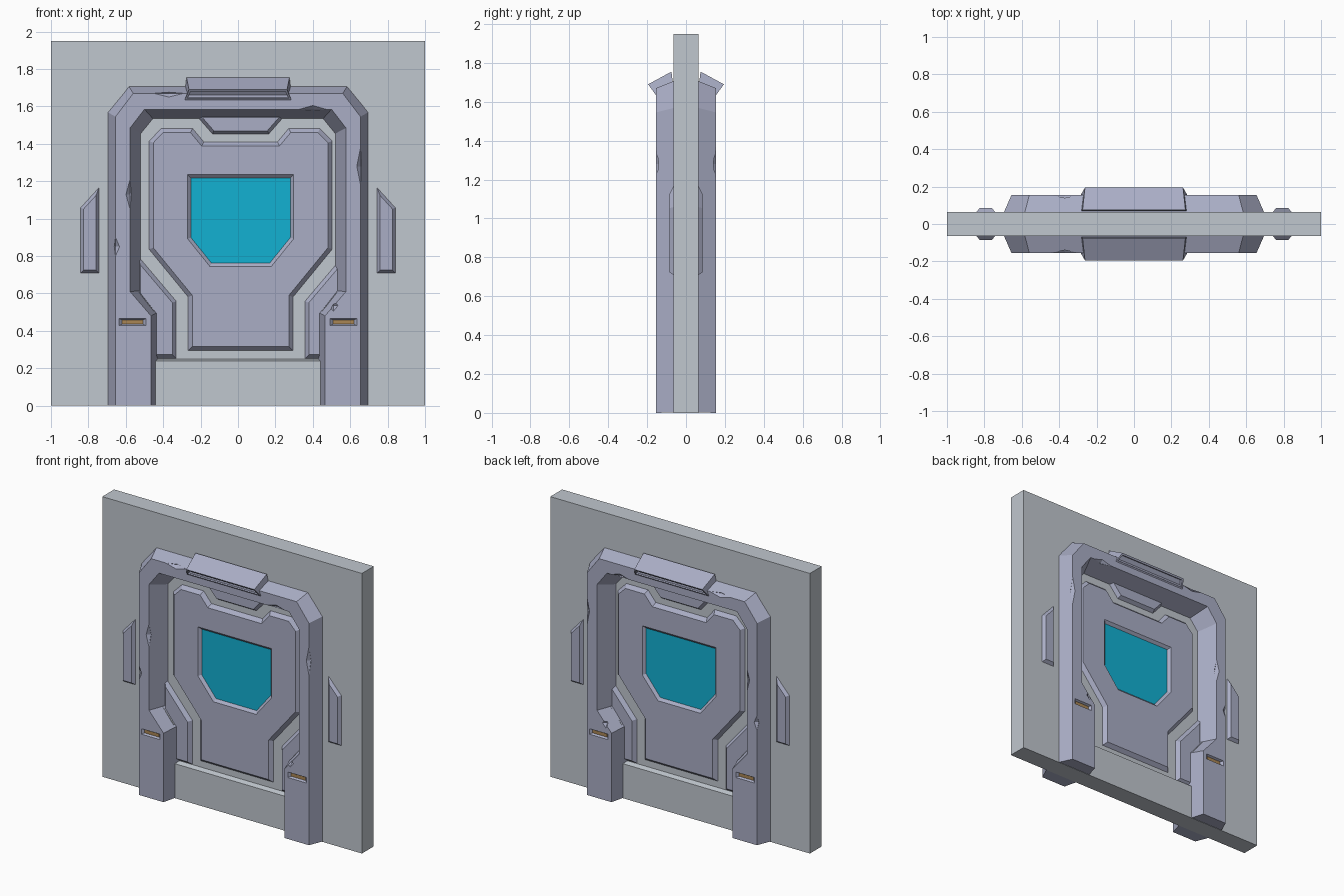
import bpy, bmesh
from mathutils import Matrix, Vector

if "Cube" in bpy.data.objects:
    bpy.data.objects.remove(bpy.data.objects["Cube"])


def material(name, rgb):
    m = bpy.data.materials.new(name)
    m.diffuse_color = (*rgb, 1)
    m.use_nodes = True
    m.node_tree.nodes["Principled BSDF"].inputs["Base Color"].default_value = m.diffuse_color
    return m


WALL = material("pale_wall_grey", (0.53, 0.57, 0.62))
METAL = material("blue_grey_metal", (0.40, 0.42, 0.56))
GLASS = material("cyan_glass", (0.006, 0.44, 0.65))
AMBER = material("amber_light", (0.40, 0.24, 0.09))
DOOR_X = 0.014          # the door leaf sits slightly off centre
FRONT, FLOOR = -0.155, -0.03   # frame face and bottom of the door recess


def offset(pts, d):
    """Move every edge of a counter-clockwise outline inwards by d."""
    out, n = [], len(pts)
    for i in range(n):
        a, b, c = (Vector(pts[(i + k) % n]) for k in (-1, 0, 1))
        u, v = (b - a).normalized(), (c - b).normalized()
        nu, nv = Vector((-u.y, u.x)), Vector((-v.y, v.x))
        out.append(tuple(b + (nu + nv) * (d / (1 + nu.dot(nv)))))
    return out


def mirrored(half):
    """Complete a right-hand half outline (bottom to top) to a closed one."""
    return half + [(-x, z) for x, z in reversed(half)]


def add_loft(bm, rings):
    """Join matching outlines [(xz points, y), ...] into a closed solid."""
    loops = [[bm.verts.new((x, y, z)) for x, z in pts] for pts, y in rings]
    n = len(loops[0])
    for a, b in zip(loops, loops[1:]):
        for i in range(n):
            bm.faces.new((a[i], a[(i + 1) % n], b[(i + 1) % n], b[i]))
    bm.faces.new(loops[0])
    bm.faces.new(loops[-1])


def finish(name, bm, mat, x=0, mirror="Y", cutter=None, helper=False):
    bmesh.ops.recalc_face_normals(bm, faces=bm.faces[:])
    me = bpy.data.meshes.new(name)
    bm.to_mesh(me)
    bm.free()
    me.materials.append(mat)
    ob = bpy.data.objects.new(name, me)
    bpy.context.collection.objects.link(ob)
    ob.matrix_world = Matrix.Identity(4)
    me.transform(Matrix.Translation((x, 0, 0)))
    if cutter:
        mod = ob.modifiers.new("cut", "BOOLEAN")
        mod.operation, mod.solver, mod.object = "DIFFERENCE", "EXACT", cutter
    if mirror:
        mod = ob.modifiers.new("mirror", "MIRROR")
        mod.use_axis = [c in mirror for c in "XYZ"]
        mod.use_mirror_merge = False
    if helper:
        ob.hide_render = True
        ob.display_type = "WIRE"
    return ob


def loft(name, rings, mat, **kw):
    bm = bmesh.new()
    add_loft(bm, rings)
    return finish(name, bm, mat, **kw)


def plate(name, pts, back, front, bevel, mat, **kw):
    return loft(name, [(pts, back), (offset(pts, bevel), front)], mat, **kw)


def rect(cx, cz, hx, hz):
    return [(cx - hx, cz - hz), (cx + hx, cz - hz), (cx + hx, cz + hz), (cx - hx, cz + hz)]


# wall slab with a door recess on both sides
opening = [(0.45, 0.51), (0.54, 0.62), (0.54, 1.465), (0.465, 1.555)]
recess = loft("recess_cutter", [(mirrored([(0.45, 0.25)] + opening), FLOOR),
                                (mirrored([(0.45, 0.24)] + opening), -0.066),
                                (mirrored([(0.45, 0.24)] + opening), -0.12)],
              WALL, helper=True)
loft("wall", [(rect(0, 0.975, 1, 0.975), -0.065), (rect(0, 0.975, 1, 0.975), 0.065)],
     WALL, mirror=None, cutter=recess)

# cutter for the light slots and the worn chips along the frame edges
bm = bmesh.new()
LIGHT_X, LIGHT_Z = 0.564, 0.447
for s in (-1, 1):
    add_loft(bm, [(rect(s * LIGHT_X, LIGHT_Z, 0.055, 0.011), -0.139),
                  (rect(s * LIGHT_X, LIGHT_Z, 0.072, 0.019), FRONT),
                  (rect(s * LIGHT_X, LIGHT_Z, 0.072, 0.019), -0.18)])
chips = [(-0.655, 0.85, 0.022, 0.05), (-0.577, 1.13, 0.022, 0.08), (0.655, 1.28, 0.02, 0.10),
         (0.51, 0.535, 0.025, 0.03), (-0.37, 1.67, 0.08, 0.02), (0.40, 1.585, 0.07, 0.02)]
for x, z, sx, sz in chips:
    bmesh.ops.create_uvsphere(bm, u_segments=4, v_segments=2, radius=1,
                              matrix=Matrix.Translation((x, FRONT, z)) @ Matrix.Diagonal((sx, 0.022, sz, 1)))
frame_cut = finish("frame_cutter", bm, METAL, mirror=None, helper=True)

# door frame: bevelled arch with thicker legs
base = [(0.71, 0.003), (0.71, 1.577), (0.592, 1.72), (0.455, 1.535), (0.52, 1.455),
        (0.52, 0.615), (0.43, 0.50), (0.43, 0.003)]
face = [(0.655, 0), (0.655, 1.545), (0.56, 1.67), (0.50, 1.585), (0.577, 1.485),
        (0.577, 0.61), (0.465, 0.48), (0.465, 0)]


def arch(half):
    left = [(-x, z) for x, z in half]
    return half[:3] + left[2::-1] + left[:2:-1] + half[3:]


loft("door_frame", [(arch(base), FLOOR), (arch(face), FRONT)], METAL, cutter=frame_cut)
plate("leg_light", rect(LIGHT_X, LIGHT_Z, 0.055, 0.011), -0.136, -0.142, 0, AMBER, mirror="XY")

# door leaf with a tapered window opening
window = mirrored([(0.155, 0.765), (0.264, 0.90), (0.264, 1.215)])
win_cut = loft("window_cutter", [(window, -0.036), (offset(window, -0.02), -0.055),
                                 (offset(window, -0.03), -0.075)],
               METAL, x=DOOR_X, mirror=None, helper=True)
leaf = mirrored([(0.285, 0.29), (0.285, 0.58), (0.494, 0.835), (0.494, 1.417),
                 (0.425, 1.487), (0.255, 1.487), (0.195, 1.415)])
plate("door_panel", leaf, -0.025, -0.055, 0.027, METAL, x=DOOR_X, cutter=win_cut)
plate("window_glass", offset(window, -0.002), -0.033, -0.038, 0, GLASS, x=DOOR_X)

# raised corner plates beside the leaf and the small plate above it
corner = [(0.34, 0.248), (0.56, 0.248), (0.56, 0.82), (0.34, 0.56)]
for side in (-1, 1):
    pts = corner if side > 0 else [(-x, z) for x, z in reversed(corner)]
    plate("corner_plate", pts, -0.025, -0.055, 0.025, METAL, x=DOOR_X)
plate("top_plate", mirrored([(0.152, 1.45), (0.222, 1.53), (0.222, 1.56)]),
      -0.025, -0.055, 0.02, METAL, x=DOOR_X)

# wall plates left and right of the frame
plate("side_plate", [(0.74, 0.705), (0.845, 0.705), (0.845, 1.06), (0.74, 1.175)],
      -0.06, -0.086, 0.02, METAL, mirror="XY")

# lamp hood over the door: sloped section with tapered ends
bm = bmesh.new()
section = [(0.288, -0.06, 1.64), (0.275, -0.075, 1.755), (0.262, -0.195, 1.69), (0.285, -0.155, 1.635)]
ends = [[bm.verts.new((s * x, y, z)) for x, y, z in section] for s in (-1, 1)]
sides = [bm.faces.new((ends[0][i], ends[0][(i + 1) % 4], ends[1][(i + 1) % 4], ends[1][i]))
         for i in range(4)]
for e in ends:
    bm.faces.new(e)
bmesh.ops.recalc_face_normals(bm, faces=bm.faces[:])
bmesh.ops.inset_region(bm, faces=[sides[2]], thickness=0.016)
bmesh.ops.inset_region(bm, faces=[sides[2]], thickness=0.004, depth=-0.015)
finish("lamp_hood", bm, METAL)
